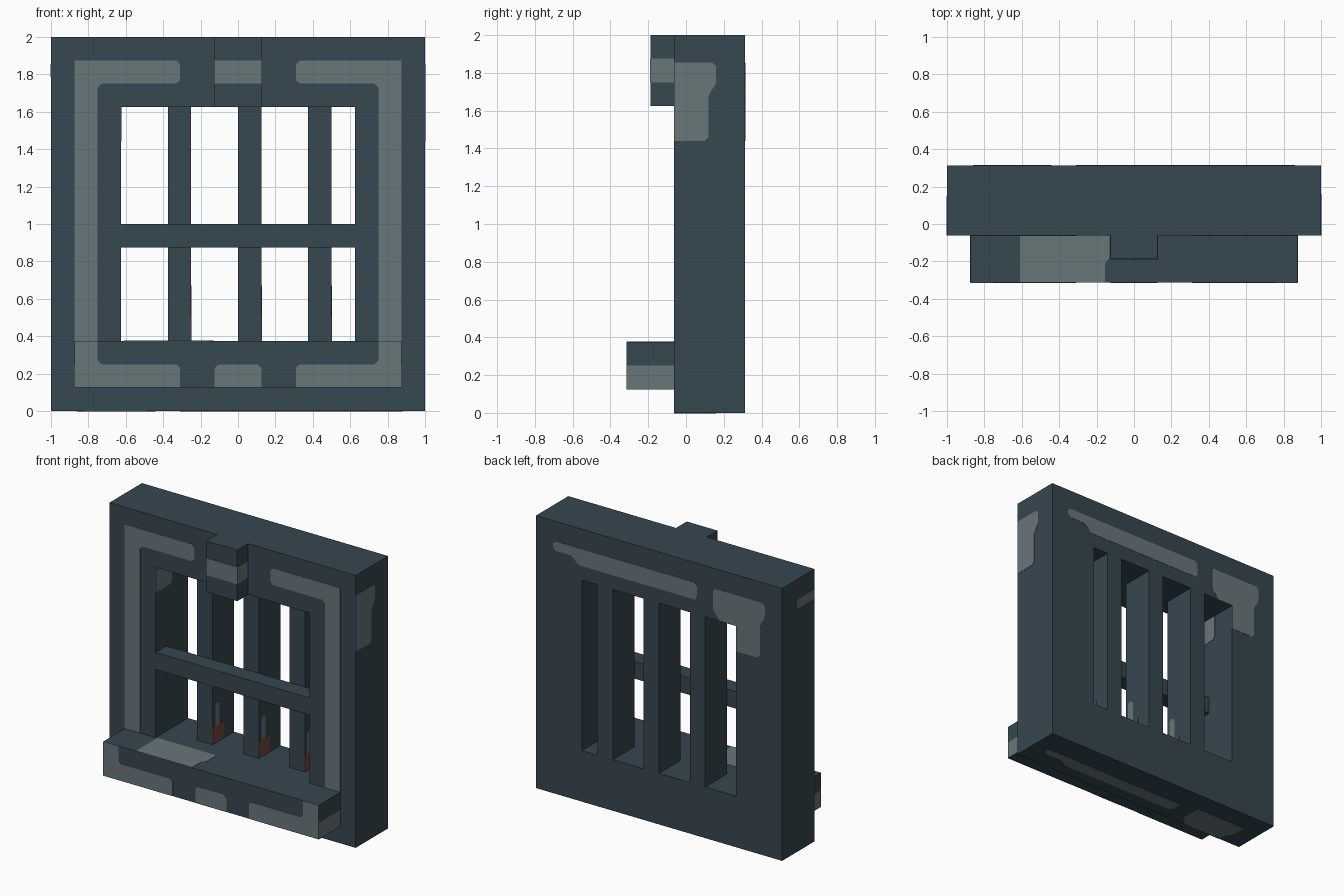
import bpy
import bmesh
from mathutils import Vector

cube = bpy.data.objects.get("Cube")
if cube:
    bpy.data.objects.remove(cube, do_unlink=True)


def material(name, rgb):
    mat = bpy.data.materials.new(name)
    mat.use_nodes = True
    colour = (*rgb, 1)
    mat.diffuse_color = colour
    mat.node_tree.nodes["Principled BSDF"].inputs["Base Color"].default_value = colour
    return mat


SLATE = material("dark slate", (0.037, 0.063, 0.080))
GREY = material("pale grey", (0.141, 0.181, 0.195))
RUST = material("rust brown", (0.175, 0.063, 0.045))


def add_object(name, bm, mat):
    bmesh.ops.recalc_face_normals(bm, faces=bm.faces)
    mesh = bpy.data.meshes.new(name)
    bm.to_mesh(mesh)
    bm.free()
    mesh.materials.append(mat)
    obj = bpy.data.objects.new(name, mesh)
    bpy.context.collection.objects.link(obj)
    return obj


def box(name, x, y, z, mat=SLATE):
    bm = bmesh.new()
    bmesh.ops.create_cube(bm, size=1)
    for v in bm.verts:
        v.co = [lo + (c + 0.5) * (hi - lo) for c, (lo, hi) in zip(v.co, (x, y, z))]
    return add_object(name, bm, mat)


def plate(name, outline, axis, pos, sign, mat=GREY, sharp=(), cut=0.02):
    """Thin plate on the plane axis = pos, with clipped corners."""
    bm = bmesh.new()
    verts = []
    for point in outline:
        co = list(point)
        co.insert(axis, pos - sign * 0.002)
        verts.append(bm.verts.new(co))
    bm.faces.new(verts)
    corners = [v for i, v in enumerate(verts) if i not in sharp]
    if cut and corners:
        bmesh.ops.bevel(bm, geom=corners, offset=cut, segments=1, affect='VERTICES')
    grown = bmesh.ops.extrude_face_region(bm, geom=bm.faces[:])
    shift = Vector((0, 0, 0))
    shift[axis] = sign * 0.004
    bmesh.ops.translate(bm, vec=shift, verts=[g for g in grown["geom"]
                                              if isinstance(g, bmesh.types.BMVert)])
    return add_object(name, bm, mat)


def rect(a0, a1, b0, b1):
    return [(a0, b0), (a1, b0), (a1, b1), (a0, b1)]


FRONT, BACK = -0.0625, 0.3125
HALF, LOW, HIGH = 0.625, 0.375, 1.625

# Window frame: a square ring extruded front to back
bm = bmesh.new()
outer = [bm.verts.new((x, FRONT, z)) for x, z in rect(-1, 1, 0, 2)]
inner = [bm.verts.new((x, FRONT, z)) for x, z in rect(-HALF, HALF, LOW, HIGH)]
for i in range(4):
    j = (i + 1) % 4
    bm.faces.new((outer[i], outer[j], inner[j], inner[i]))
grown = bmesh.ops.extrude_face_region(bm, geom=bm.faces[:])
bmesh.ops.translate(bm, vec=(0, BACK - FRONT, 0),
                    verts=[g for g in grown["geom"] if isinstance(g, bmesh.types.BMVert)])
add_object("window_frame", bm, SLATE)

# Sill, keystone and bars
box("sill", (-0.875, 0.875), (-0.3125, FRONT), (0.125, LOW))
box("keystone", (-0.125, 0.125), (-0.1875, FRONT), (HIGH, 2))
box("cross_bar", (-HALF, HALF), (FRONT, 0.0625), (0.875, 1))
for i, x in enumerate((-0.375, 0, 0.375)):
    box(f"upright_bar_{i}", (x, x + 0.125), (0.0625, BACK), (LOW, HIGH))
    plate(f"bar_rust_{i}", rect(0.0625, 0.19, LOW, 0.5), 0, x + 0.125, 1, RUST, cut=0)
    plate(f"bar_streak_{i}", rect(0.085, 0.14, 0.5, 0.67), 0, x + 0.125, 1, sharp=(0, 1))

# Pale borders on the frame front and sill front, mirrored
for side, s in (("left", 1), ("right", -1)):
    border = [(0.875, 0.2), (0.875, 1.875), (0.31, 1.875),
              (0.31, 1.75), (0.75, 1.75), (0.75, 0.2)]
    plate(f"frame_border_{side}", [(s * a, b) for a, b in border], 1, FRONT, -1,
          sharp=(0, 1, 5))
    border = [(0.875, 0.125), (0.875, LOW), (0.75, LOW),
              (0.75, 0.25), (0.31, 0.25), (0.31, 0.125)]
    plate(f"sill_border_{side}", [(s * a, b) for a, b in border], 1, -0.3125, -1,
          sharp=(0, 1, 2, 5))
    plate(f"sill_end_band_{side}", rect(-0.3125, FRONT, 0.125, 0.25), 0, s * 0.875, s, cut=0)
    plate(f"keystone_side_band_{side}", rect(-0.1875, FRONT, 1.75, 1.875), 0, s * 0.125, s, cut=0)
plate("sill_centre_patch", rect(-0.125, 0.125, 0.125, 0.25), 1, -0.3125, -1, sharp=(0, 1))
plate("keystone_band", rect(-0.125, 0.125, 1.75, 1.875), 1, -0.1875, -1, cut=0)

# Worn patch on the sill top
plate("sill_top_patch", [(-0.61, -0.3125), (-0.155, -0.3125), (-0.155, -0.21),
                         (-0.13, -0.18), (-0.13, FRONT), (-0.61, FRONT)],
      2, LOW, 1, cut=0)

# Worn patches on the frame sides and inner wall
plate("left_side_patch", [(FRONT, 1.44), (0.12, 1.44), (0.12, 1.7), (0.16, 1.73),
                          (0.16, 1.855), (FRONT, 1.855)], 0, 1, 1, sharp=(0, 5))
plate("right_side_patch", rect(FRONT, 0.15, 1.785, 1.855), 0, -1, -1, sharp=(0, 3))
plate("inner_wall_patch", rect(FRONT, 0.125, 1.44, HIGH), 0, -HALF, 1, sharp=(0, 2, 3))

# Worn patches on the back
plate("back_long_patch", [(-0.31, 1.73), (0.66, 1.73), (0.7, 1.785), (0.86, 1.785),
                          (0.86, 1.855), (-0.31, 1.855)], 1, BACK, 1)
plate("back_corner_patch", [(-0.44, 1.855), (-0.44, 1.68), (-0.49, 1.65), (-0.49, HIGH),
                            (-HALF, HIGH), (-HALF, 1.44), (-0.82, 1.44), (-0.82, 1.69),
                            (-0.86, 1.73), (-0.86, 1.855)], 1, BACK, 1, sharp=(3, 4, 5))

# Worn patches underneath
plate("base_long_patch", [(-0.31, 0.03), (0.66, 0.03), (0.7, 0.07), (0.88, 0.07),
                          (0.88, 0.13), (-0.31, 0.13)], 2, 0, 1)
plate("base_corner_patch", [(-0.44, 0.16), (-0.44, 0), (-0.49, -0.03), (-0.49, FRONT),
                            (-0.82, FRONT), (-0.82, 0), (-0.86, 0.04), (-0.86, 0.16)],
      2, 0, 1, sharp=(3, 4))
